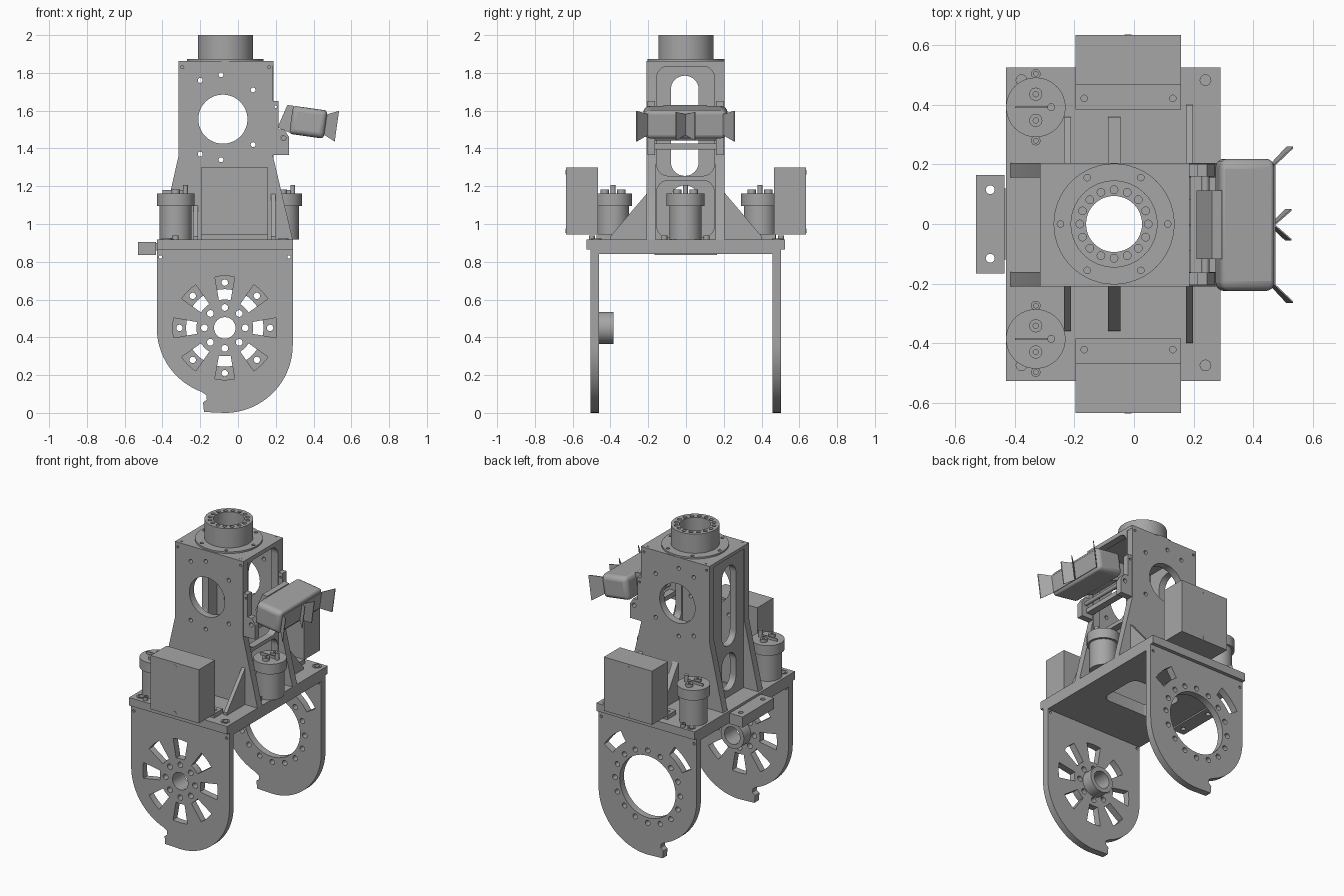
import bpy, bmesh
from math import sin, cos, pi, radians
from mathutils import Vector

cube = bpy.data.objects.get("Cube")
if cube:
    bpy.data.objects.remove(cube)

grey = bpy.data.materials.new("plain grey")
grey.use_nodes = True
grey.diffuse_color = (0.38, 0.38, 0.38, 1)
grey.node_tree.nodes["Principled BSDF"].inputs["Base Color"].default_value = (0.38, 0.38, 0.38, 1)


# 2D outline helpers
def arc(u, v, r, a, b, n=16):
    angles = [radians(a + (b - a) * i / n) for i in range(n + 1)]
    return [(u + r * cos(t), v + r * sin(t)) for t in angles]


def circle(u, v, r, n=32):
    return arc(u, v, r, 0, 360, n)[:-1]


def rect(u0, u1, v0, v1):
    return [(u0, v0), (u1, v0), (u1, v1), (u0, v1)]


def round_rect(u0, u1, v0, v1, r):
    return (arc(u1 - r, v1 - r, r, 0, 90, 8) + arc(u0 + r, v1 - r, r, 90, 180, 8)
            + arc(u0 + r, v0 + r, r, 180, 270, 8) + arc(u1 - r, v0 + r, r, 270, 360, 8))


def sector(u, v, r0, r1, mid, inner, outer):
    return arc(u, v, r1, mid - outer, mid + outer, 6) + arc(u, v, r0, mid + inner, mid - inner, 6)


def ring(u, v, r, hole, count, start=0):
    return [circle(u + r * cos(start + 2 * pi * i / count),
                   v + r * sin(start + 2 * pi * i / count), hole, 16) for i in range(count)]


def finish(name, mesh):
    obj = bpy.data.objects.new(name, mesh)
    bpy.context.collection.objects.link(obj)
    mesh.materials.clear()
    mesh.materials.append(grey)
    bpy.ops.object.select_all(action="DESELECT")
    obj.select_set(True)
    bpy.context.view_layer.objects.active = obj
    bpy.ops.object.shade_smooth_by_angle(angle=radians(30))
    return obj


def plate(name, axis, lo, hi, outline, holes=()):
    """Extrude an outline with holes along an axis from lo to hi."""
    curve = bpy.data.curves.new(name, "CURVE")
    curve.dimensions = "2D"
    curve.fill_mode = "BOTH"
    curve.extrude = (hi - lo) / 2
    for loop in [outline, *holes]:
        spline = curve.splines.new("POLY")
        spline.points.add(len(loop) - 1)
        for point, (u, v) in zip(spline.points, loop):
            point.co = (u, v, 0, 1)
        spline.use_cyclic_u = True
    temp = bpy.data.objects.new("temp", curve)
    bpy.context.collection.objects.link(temp)
    graph = bpy.context.evaluated_depsgraph_get()
    mesh = bpy.data.meshes.new_from_object(temp.evaluated_get(graph))
    bpy.data.objects.remove(temp)
    mid = (lo + hi) / 2
    bm = bmesh.new()
    bm.from_mesh(mesh)
    for vert in bm.verts:
        u, v, w = vert.co
        vert.co = {"x": (mid + w, u, v), "y": (u, mid + w, v), "z": (u, v, mid + w)}[axis]
    bmesh.ops.remove_doubles(bm, verts=bm.verts, dist=1e-5)
    bmesh.ops.recalc_face_normals(bm, faces=bm.faces)
    bm.to_mesh(mesh)
    bm.free()
    mesh.name = name
    return finish(name, mesh)


def box(name, x0, x1, y0, y1, z0, z1):
    return plate(name, "z", z0, z1, rect(x0, x1, y0, y1))


# Fork legs: straight sides, round foot and a small hook
CX, CZ = -0.07, 0.45
leg = ([(-0.43, 0.865)] + arc(CX, CZ, 0.36, 180, 250)
       + [(-0.168, 0.095), (-0.165, 0.07), (-0.185, 0.055), (-0.18, 0.005)]
       + arc(CX, 0.36, 0.36, 270, 360, 24) + [(0.29, 0.865)])
pins = [circle(x, 0.825, 0.009, 12) for x in (-0.41, 0.27)]
slots = [sector(CX, CZ, 0.15, 0.275, 45 * i, 12, 11) for i in range(8)]
plate("front_leg", "y", -0.505, -0.46, leg,
      pins + slots + ring(CX, CZ, 0.108, 0.018, 8) + [circle(CX, CZ, 0.057)])
plate("bearing_hub", "y", -0.46, -0.385, circle(CX, CZ, 0.085), [circle(CX, CZ, 0.057)])
plate("back_leg", "y", 0.457, 0.502, leg,
      pins + ring(CX, CZ, 0.24, 0.017, 16, pi / 2) + [circle(CX, CZ, 0.205, 48)]
      + [sector(CX, CZ, 0.3, 0.375, a, 13, 13) for a in (45, 135)])

# Base deck and the stiffener under it
well = round_rect(-0.25, 0.12, -0.15, 0.145, 0.05)
corners = [circle(x, y, 0.018, 16) for x in (-0.378, 0.24) for y in (-0.475, 0.483)]
plate("base_deck", "z", 0.865, 0.918, rect(-0.43, 0.29, -0.528, 0.525), [well] + corners)
plate("base_stiffener", "z", 0.84, 0.865, rect(-0.43, 0.29, -0.46, 0.457), [well])
for x in (-0.378, 0.24):
    for y in (-0.475, 0.483):
        plate("deck_bushing", "z", 0.917, 0.922, circle(x, y, 0.028, 20), [circle(x, y, 0.018, 16)])
plate("side_handle", "z", 0.835, 0.906, rect(-0.53, -0.435, -0.167, 0.164),
      [circle(-0.483, y, 0.015, 16) for y in (-0.115, 0.115)])
box("handle_spacer", -0.437, -0.428, -0.12, 0.12, 0.86, 0.9)

# Tower: flared cheeks, slotted end walls and a lid
cheek = [(-0.415, 0.918), (0.29, 0.918), (0.185, 1.36), (0.185, 1.86), (-0.315, 1.86), (-0.315, 1.36)]
bolts = [circle(x, z, 0.013, 16) for x, z in
         ((-0.2, 1.76), (-0.09, 1.79), (0.08, 1.71), (0.08, 1.42), (-0.09, 1.34), (-0.2, 1.37))]
bolts += [circle(x, 1.83, 0.008, 12) for x in (-0.295, 0.165)]
for name, y in (("front_cheek", -0.21), ("back_cheek", 0.157)):
    plate(name, "y", y, y + 0.048, cheek, bolts + [circle(-0.08, 1.555, 0.13, 48)])
plate("left_wall", "x", 0.14, 0.187, rect(-0.163, 0.158, 0.918, 1.86),
      [round_rect(-0.155, 0.15, 1.255, 1.835, 0.06), round_rect(-0.155, 0.15, 0.93, 1.23, 0.06)])
plate("right_wall", "x", -0.31, -0.265, rect(-0.163, 0.158, 0.918, 1.86),
      [round_rect(-0.08, 0.067, 1.255, 1.785, 0.072), round_rect(-0.08, 0.067, 0.96, 1.205, 0.072)])
TX = -0.067
plate("tower_lid", "z", 1.84, 1.862, rect(-0.315, 0.187, -0.21, 0.205),
      [circle(TX, 0, 0.094, 48)] + [circle(x, y, 0.008, 12) for x in (-0.28, 0.15) for y in (-0.188, 0.188)])
plate("neck_flange", "z", 1.861, 1.873, circle(TX, 0, 0.203, 64),
      [circle(TX, 0, 0.094, 48)] + ring(TX, 0, 0.18, 0.011, 6))
plate("neck_tube", "z", 1.87, 1.985, circle(TX, 0, 0.146, 64), [circle(TX, 0, 0.094, 48)])
plate("neck_bolt_face", "z", 1.98, 2.0, circle(TX, 0, 0.146, 64),
      [circle(TX, 0, 0.094, 48)] + ring(TX, 0, 0.115, 0.013, 16))

# Gussets and control boxes, front and back
for side, s in (("front", -1), ("back", 1)):
    for x0, x1, reach, top in ((-0.235, -0.212, 0.36, 1.11), (-0.087, -0.045, 0.36, 1.17),
                               (0.175, 0.199, 0.4, 1.17)):
        plate(side + "_gusset", "x", x0, x1,
              [(s * 0.2, 0.918), (s * reach, 0.918), (s * reach, 0.935), (s * 0.2, top)])
    y0, y1 = sorted((s * 0.467, s * 0.635))
    plate(side + "_control_box", "y", y0, y1, rect(-0.196, 0.158, 0.944, 1.3))
    t0, t1 = sorted((s * 0.385, s * 0.475))
    plate(side + "_box_foot", "z", 0.918, 0.946, rect(-0.196, 0.158, t0, t1),
          [circle(x, s * 0.422, 0.011, 16) for x in (-0.167, 0.13)])
    f0, f1 = sorted((s * 0.634, s * 0.637))
    for z in (0.965, 1.275):
        plate(side + "_box_screw", "y", f0, f1, circle(-0.02, z, 0.012, 16))

# Three motors standing on the deck
for mx, my in ((-0.33, 0.392), (-0.33, -0.386), (0.238, -0.003)):
    plate("motor_body", "z", 0.918, 1.1, circle(mx, my, 0.085, 40))
    plate("motor_cap", "z", 1.095, 1.162, circle(mx, my, 0.1, 40))
    for s in (-1, 1):
        plate("motor_post", "z", 1.16, 1.182, circle(mx, my + s * 0.044, 0.022, 20),
              [circle(mx, my + s * 0.044, 0.009, 12)])
        plate("motor_ear", "z", 0.918, 0.94, circle(mx, my + s * 0.112, 0.016, 16),
              [circle(mx, my + s * 0.112, 0.008, 12)])
    box("motor_terminal", mx - 0.07, mx + 0.05, my - 0.003, my + 0.003, 1.16, 1.18)
    plate("motor_pin", "z", 1.16, 1.207, circle(mx + 0.052, my, 0.013, 16))

# Camera hinge on the left wall
for y in (-0.205, 0.16):
    plate("hinge_strip", "y", y, y + 0.042,
          [(0.18, 1.365), (0.27, 1.365), (0.27, 1.46), (0.245, 1.5), (0.215, 1.5), (0.215, 1.65), (0.18, 1.65)],
          [circle(0.24, 1.455, 0.014, 16), circle(0.2, 1.62, 0.007, 12)])
box("hinge_bar", 0.19, 0.235, -0.165, 0.165, 1.395, 1.425)
plate("hinge_pin", "y", -0.165, 0.165, circle(0.24, 1.455, 0.013, 16))


# Camera pod, tilted down
def tilt(obj):
    obj.location = (0.365, -0.003, 1.54)
    obj.rotation_euler = (0, radians(8), 0)
    return obj


pod = tilt(box("camera_body", -0.085, 0.1, -0.222, 0.222, -0.075, 0.075))
bevel = pod.modifiers.new("rounding", "BEVEL")
bevel.width, bevel.segments = 0.028, 4
tilt(plate("camera_back", "y", -0.115, 0.115,
           [(-0.15, -0.05), (-0.08, -0.07), (-0.08, 0.075), (-0.115, 0.075)]))
tilt(box("camera_front_face", 0.098, 0.104, -0.2, 0.2, -0.055, 0.055))


def flap(name, inner, outer):
    """Thin blade that grows taller from its inner to its outer edge."""
    bm = bmesh.new()
    (xa, ya, ha), (xb, yb, hb) = inner, outer
    corners3 = [Vector(c) for c in ((xa, ya, -ha), (xb, yb, -hb), (xb, yb, hb), (xa, ya, ha))]
    shift = Vector((0, 0.003, 0))
    low = [bm.verts.new(c - shift) for c in corners3]
    high = [bm.verts.new(c + shift) for c in corners3]
    bm.faces.new(low)
    bm.faces.new(high)
    for i in range(4):
        j = (i + 1) % 4
        bm.faces.new((low[i], low[j], high[j], high[i]))
    bmesh.ops.recalc_face_normals(bm, faces=bm.faces)
    mesh = bpy.data.meshes.new(name)
    bm.to_mesh(mesh)
    bm.free()
    return tilt(finish(name, mesh))


for s in (-1, 1):
    flap("visor_side", (0.1, s * 0.2, 0.055), (0.16, s * 0.26, 0.082))
    flap("visor_centre", (0.1, 0, 0.055), (0.155, s * 0.05, 0.075))
